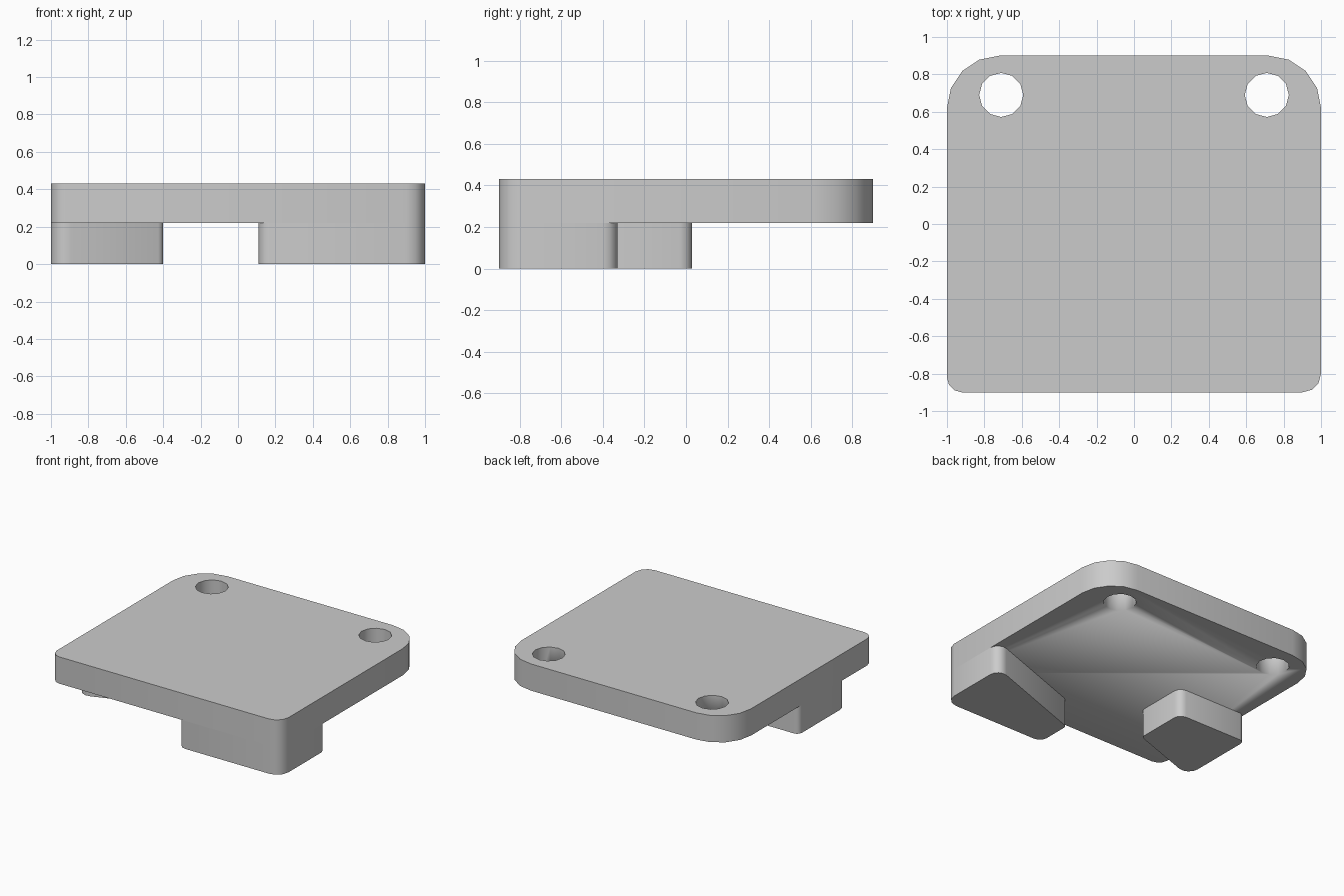
import bpy, bmesh, math
from mathutils import Vector

if "Cube" in bpy.data.objects:
    bpy.data.objects.remove(bpy.data.objects["Cube"])

grey = bpy.data.materials.new("plain grey")
grey.use_nodes = True
COLOUR = (0.6, 0.6, 0.6, 1)
grey.diffuse_color = COLOUR
grey.node_tree.nodes["Principled BSDF"].inputs["Base Color"].default_value = COLOUR


def rounded(corners):
    """Outline from (x, y, radius, segments) corners, counter-clockwise."""
    pts = []
    n = len(corners)
    for i, (x, y, r, seg) in enumerate(corners):
        p = Vector((x, y))
        a = (Vector(corners[i - 1][:2]) - p).normalized()
        b = (Vector(corners[(i + 1) % n][:2]) - p).normalized()
        half = a.angle(b) / 2
        centre = p + (a + b).normalized() * r / math.sin(half)
        start = p + a * r / math.tan(half) - centre
        turn = math.pi - 2 * half
        for k in range(seg + 1):
            t = turn * k / seg
            c, s = math.cos(t), math.sin(t)
            pts.append(centre + Vector((start.x * c - start.y * s,
                                        start.x * s + start.y * c)))
    return pts


def prism(name, outline, z0, z1):
    bm = bmesh.new()
    face = bm.faces.new([bm.verts.new((p.x, p.y, z0)) for p in outline])
    ext = bmesh.ops.extrude_face_region(bm, geom=[face])
    top = [v for v in ext["geom"] if isinstance(v, bmesh.types.BMVert)]
    bmesh.ops.translate(bm, verts=top, vec=(0, 0, z1 - z0))
    bmesh.ops.recalc_face_normals(bm, faces=bm.faces)
    mesh = bpy.data.meshes.new(name)
    bm.to_mesh(mesh)
    bm.free()
    mesh.materials.append(grey)
    obj = bpy.data.objects.new(name, mesh)
    bpy.context.collection.objects.link(obj)
    return obj


def smooth(obj):
    bpy.ops.object.select_all(action="DESELECT")
    obj.select_set(True)
    bpy.context.view_layer.objects.active = obj
    bpy.ops.object.shade_smooth_by_angle(angle=math.radians(40))


UNDERSIDE, TOP = 0.22, 0.43
FRONT_LEFT = (1, -0.9, 0.1, 3)

# Plate with large rear corners and small front corners
plate = prism("plate", rounded([(-1, -0.9, 0.08, 3), FRONT_LEFT,
                                (1, 0.9, 0.28, 4), (-1, 0.9, 0.28, 4)]), UNDERSIDE, TOP)
smooth(plate)

# Two screw holes through the rear corners
for side, label in ((-1, "right"), (1, "left")):
    circle = [Vector((side * 0.71 + 0.118 * math.cos(a), 0.69 + 0.118 * math.sin(a)))
              for a in (math.tau * k / 12 for k in range(12))]
    cutter = prism(label + "_hole_cutter", circle, 0.1, 0.6)
    smooth(cutter)
    cutter.hide_render = True
    cutter.hide_set(True)
    cut = plate.modifiers.new(label + "_hole", "BOOLEAN")
    cut.operation = "DIFFERENCE"
    cut.solver = "EXACT"
    cut.object = cutter

# Front foot, flush with the plate, with a slanted inner side
smooth(prism("front_foot", rounded([(0.11, -0.9, 0.06, 3), FRONT_LEFT,
                                    (1, -0.3, 0.07, 4), (0.11, -0.62, 0.04, 3)]),
             0, UNDERSIDE))

# Side foot, with a slanted front parallel to the other foot
smooth(prism("side_foot", rounded([(-1, -0.6, 0.08, 4), (-0.4, -0.39, 0.04, 3),
                                   (-0.4, 0.03, 0.06, 3), (-1, 0.03, 0.04, 3)]),
             0, UNDERSIDE))
